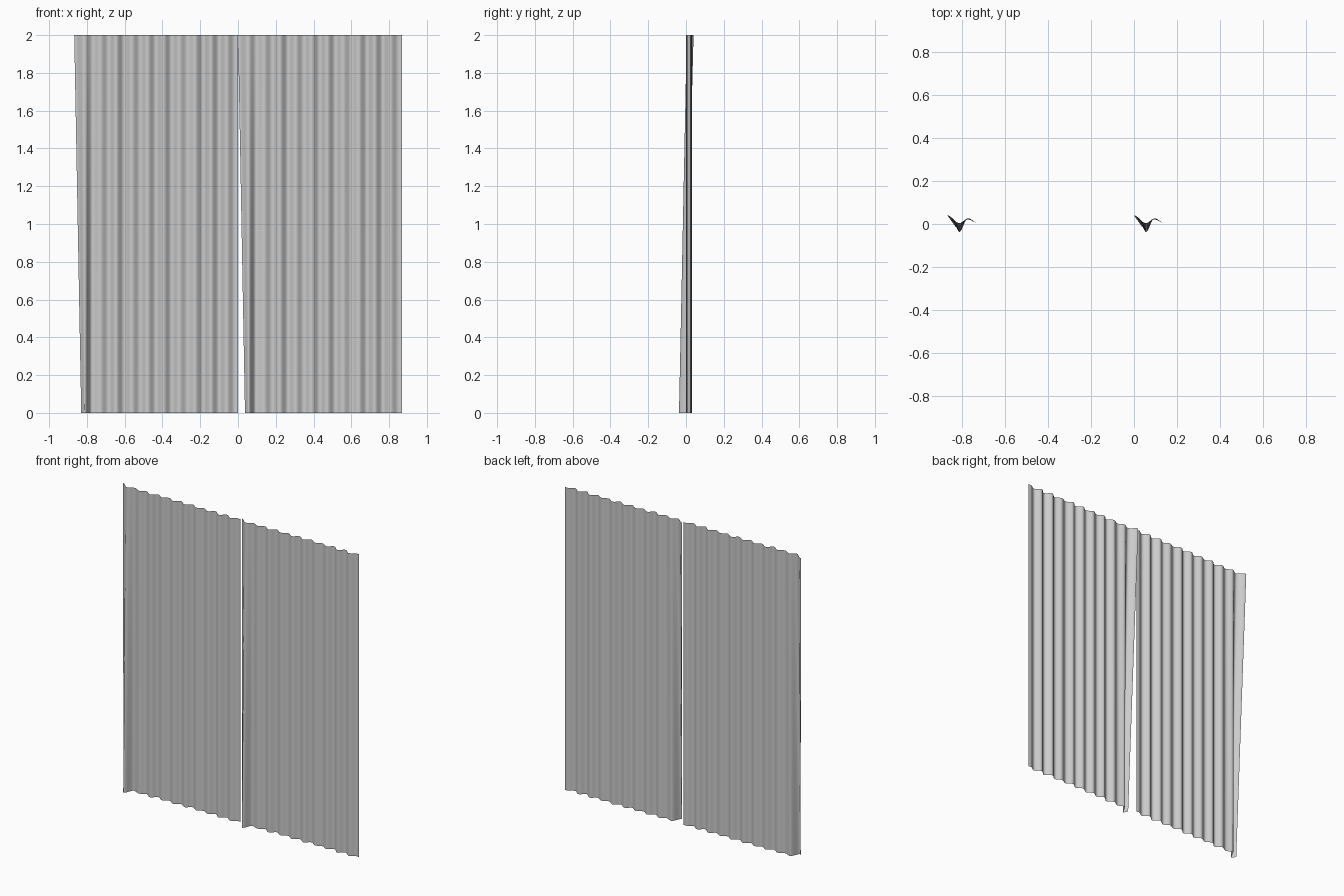
import bpy, bmesh, math

if "Cube" in bpy.data.objects:
    bpy.data.objects.remove(bpy.data.objects["Cube"])

PANEL = 0.867      # width of one panel
STEPS = 6          # subdivisions per half fold
ROWS = 12

# fold turning points (distance along the panel, depth): alternating valleys and crests
depths = [0.004, 0.026, 0.006, 0.026, 0.001, 0.030, 0.007, 0.028, 0.005, 0.030,
          0.005, 0.032, 0.008, 0.026, 0.006, 0.032, 0.002, 0.030, 0.004, 0.026]
folds = [(0.055 + 0.0418 * i, d) for i, d in enumerate(depths)]
top_keys = [(0.0, 0.040)] + folds + [(PANEL, 0.025)]
# at the hem the leading edge swings inwards and forwards
hem_keys = [(0.037, -0.012), (0.056, -0.037), (0.092, 0.022)] + folds[2:] + [(PANEL, 0.025)]


def smooth_profile(keys):
    pts = []
    for (x0, y0), (x1, y1) in zip(keys, keys[1:]):
        for s in range(STEPS):
            t = s / STEPS
            ease = (1 - math.cos(math.pi * t)) / 2
            pts.append((x0 + (x1 - x0) * t, y0 + (y1 - y0) * ease))
    return pts + [keys[-1]]


def curtain(name, left):
    top, hem = smooth_profile(top_keys), smooth_profile(hem_keys)
    bm = bmesh.new()
    rows = []
    for r in range(ROWS + 1):
        t = r / ROWS
        rows.append([bm.verts.new((left + a[0] * (1 - t) + b[0] * t,
                                   a[1] * (1 - t) + b[1] * t, 2 * (1 - t)))
                     for a, b in zip(top, hem)])
    for up, low in zip(rows, rows[1:]):
        for i in range(len(up) - 1):
            bm.faces.new((up[i], low[i], low[i + 1], up[i + 1]))
    for f in bm.faces:
        f.smooth = True
    mesh = bpy.data.meshes.new(name)
    bm.to_mesh(mesh)
    bm.free()
    obj = bpy.data.objects.new(name, mesh)
    bpy.context.collection.objects.link(obj)


# two identical hanging panels side by side
curtain("left_curtain", -PANEL)
curtain("right_curtain", 0.0)
